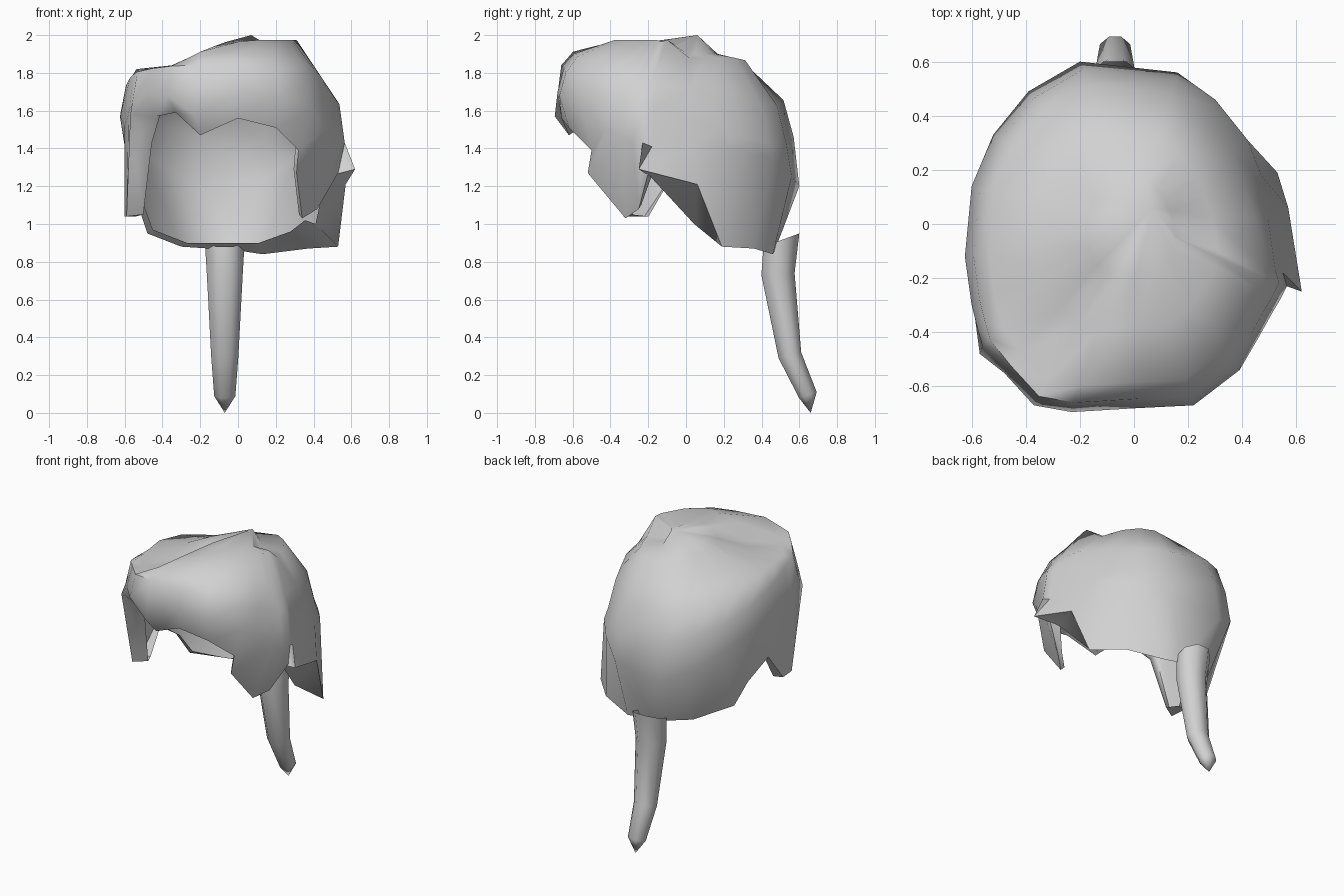
import bpy, bmesh, math

grey = bpy.data.materials.new("hair_grey")
grey.diffuse_color = (0.64, 0.64, 0.64, 1)


def loft(name, rings, tip, angle):
    """Skin a list of closed rings; the last ring is joined to a tip point."""
    bm = bmesh.new()
    loops = [[bm.verts.new(p) for p in ring] for ring in rings]
    n = len(loops[0])
    for a, b in zip(loops, loops[1:]):
        for i in range(n):
            j = (i + 1) % n
            bm.faces.new((a[i], a[j], b[j], b[i]))
    end = bm.verts.new(tip)
    for i in range(n):
        bm.faces.new((loops[-1][i], loops[-1][(i + 1) % n], end))
    bmesh.ops.recalc_face_normals(bm, faces=bm.faces[:])
    mesh = bpy.data.meshes.new(name)
    bm.to_mesh(mesh)
    bm.free()
    mesh.materials.append(grey)
    obj = bpy.data.objects.new(name, mesh)
    bpy.context.collection.objects.link(obj)
    bpy.context.view_layer.objects.active = obj
    obj.select_set(True)
    bpy.ops.object.shade_smooth_by_angle(angle=math.radians(angle))
    obj.select_set(False)
    return obj


# Widest line of the hair, from the front centre round by the right side
outline = [
    (0.02, -0.68, 1.70), (0.22, -0.67, 1.68), (0.39, -0.54, 1.60),
    (0.46, -0.42, 1.50), (0.51, -0.33, 1.45), (0.54, -0.28, 1.42),
    (0.565, -0.23, 1.43), (0.55, -0.18, 1.41), (0.52, 0.03, 1.42),
    (0.47, 0.18, 1.40), (0.42, 0.31, 1.38), (0.30, 0.46, 1.35),
    (0.16, 0.56, 1.25), (-0.20, 0.60, 1.20), (-0.39, 0.49, 1.30),
    (-0.52, 0.33, 1.40), (-0.60, 0.14, 1.50), (-0.625, -0.12, 1.57),
    (-0.60, -0.30, 1.52), (-0.58, -0.38, 1.58), (-0.56, -0.45, 1.64),
    (-0.48, -0.55, 1.68), (-0.37, -0.67, 1.68), (-0.23, -0.695, 1.57)]

# Lower edge: fringe, right sideburn, flap, nape, left sideburn
hem = [
    (0.00, -0.66, 1.56), (0.20, -0.62, 1.51), (0.32, -0.50, 1.39),
    (0.31, -0.52, 1.27), (0.34, -0.32, 1.03), (0.42, -0.25, 1.08),
    (0.53, -0.20, 1.27), (0.62, -0.25, 1.29), (0.57, 0.06, 1.21),
    (0.53, 0.19, 0.88), (0.37, 0.36, 0.87), (0.13, 0.46, 0.84),
    (0.00, 0.47, 0.86), (-0.15, 0.45, 0.87), (-0.30, 0.35, 0.88),
    (-0.48, 0.15, 0.95), (-0.53, 0.07, 1.10), (-0.57, -0.10, 1.22),
    (-0.60, -0.22, 1.04), (-0.59, -0.33, 1.04), (-0.57, -0.48, 1.58),
    (-0.43, -0.52, 1.57), (-0.33, -0.58, 1.59), (-0.20, -0.62, 1.47)]

# Inward turn and rise of the lip under each hem point
turn = [(0.05, 0.02)] * 6 + [
    (0.12, 0.0), (0.25, -0.04), (0.28, -0.21), (0.33, 0.14), (0.25, 0.09),
    (0.15, 0.06), (0.12, 0.04), (0.12, 0.03), (0.10, 0.02), (0.06, 0.02),
    (0.06, 0.0), (0.06, 0.0), (0.10, 0.0), (0.15, 0.01), (0.20, -0.15)
] + [(0.05, 0.02)] * 3
lip = [(x * (1 - k), y * (1 - k), z + dz)
       for (x, y, z), (k, dz) in zip(hem, turn)]


def dome_ring(scale, base, lean_x, lean_y, left_cap=9.0, back_cap=9.0):
    """Shrink the outline towards the crown on a tilted level."""
    ring = []
    for x, y, _ in outline:
        d = math.hypot(x, y)
        z = base + lean_x * x / d + lean_y * y / d
        z = min(z, 1.975, 2.44 - 1.5 * x * scale)   # slope of the right side
        if x < -0.36:                               # lower tuft on the left
            z = min(z, left_cap)
        if y > 0:                                   # step behind the top lock
            z = min(z, back_cap)
        ring.append((x * scale, y * scale, z))
    return ring


loft("hair_cap", [lip, hem, outline,
                  dome_ring(0.95, 1.63, -0.065, -0.20),
                  dome_ring(0.86, 1.77, -0.045, -0.135, 1.82),
                  dome_ring(0.56, 1.905, 0.07, -0.06, 1.84, 1.88),
                  dome_ring(0.28, 1.935, 0.0, -0.03, 1.92, 1.90)],
     (0.07, 0.06, 2.0), 60)

# Ponytail: centre y, z at front and back edge, half depth, half width
sections = [(0.505, 0.88, 0.95, 0.095, 0.105), (0.487, 0.73, 0.74, 0.088, 0.095),
            (0.55, 0.29, 0.32, 0.06, 0.072), (0.645, 0.08, 0.11, 0.047, 0.056)]
tail = []
for cy, z0, z1, ry, rx in sections:
    ring = []
    for i in range(8):
        a = math.tau * (i + 0.5) / 8
        s = math.sin(a) / math.cos(math.pi / 8)
        c = math.cos(a) / math.cos(math.pi / 8)
        ring.append((-0.07 + rx * c, cy + ry * s, (z0 + z1) / 2 + (z1 - z0) / 2 * s))
    tail.append(ring)
loft("ponytail", tail, (-0.07, 0.66, 0.0), 60)
